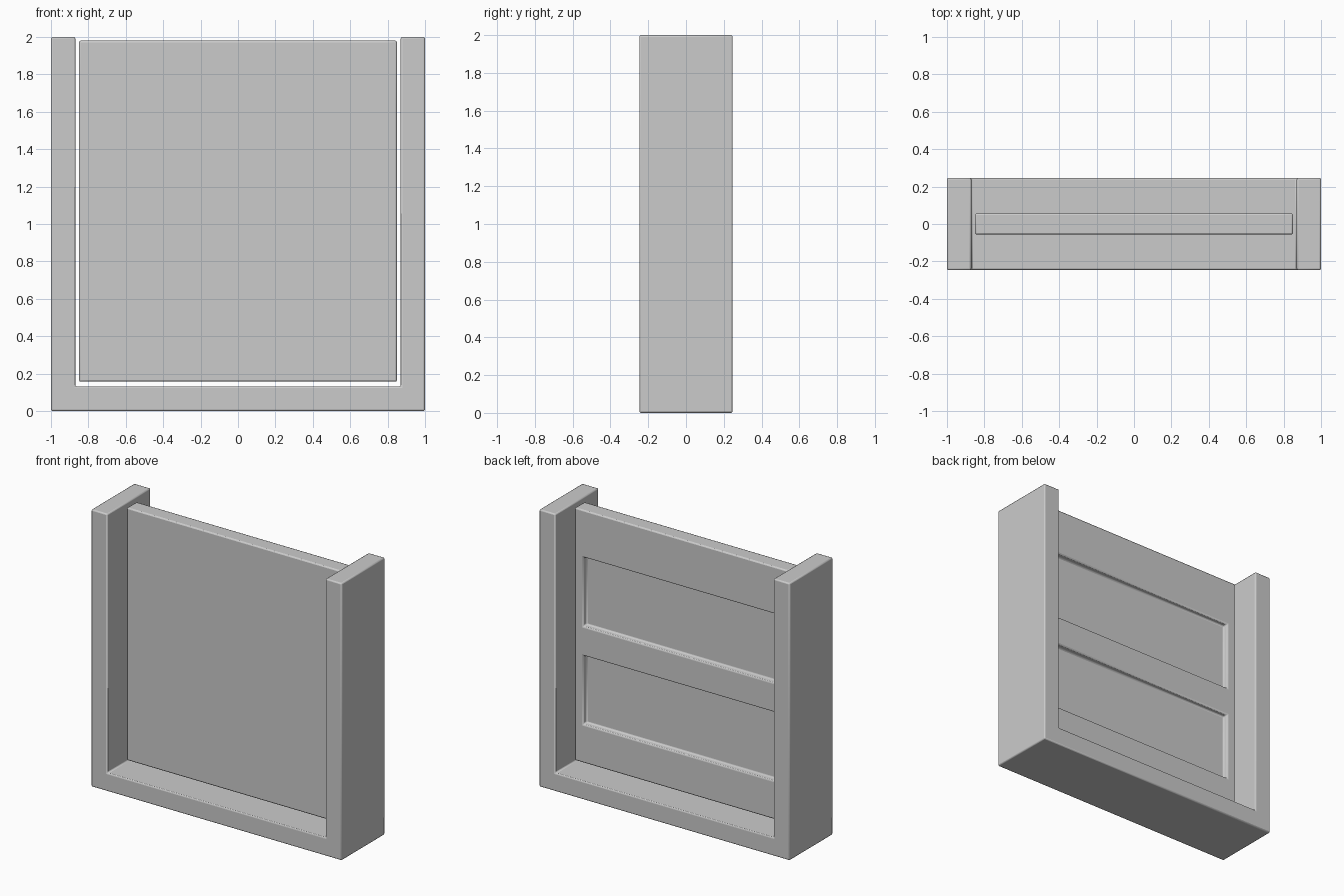
import bpy, bmesh
from mathutils import Vector

if "Cube" in bpy.data.objects:
    bpy.data.objects.remove(bpy.data.objects["Cube"])


def finish(bm, name):
    """Turn a bmesh into an object with small softened edges."""
    bmesh.ops.recalc_face_normals(bm, faces=bm.faces)
    mesh = bpy.data.meshes.new(name)
    bm.to_mesh(mesh)
    bm.free()
    ob = bpy.data.objects.new(name, mesh)
    bpy.context.collection.objects.link(ob)
    bev = ob.modifiers.new("soft_edges", 'BEVEL')
    bev.width = 0.009
    bev.segments = 2
    bev.limit_method = 'ANGLE'
    bpy.ops.object.select_all(action='DESELECT')
    bpy.context.view_layer.objects.active = ob
    ob.select_set(True)
    bpy.ops.object.shade_smooth_by_angle()
    return ob


# U-shaped frame: front profile extruded through its depth
DEPTH, WALL, FLOOR = 0.247, 0.87, 0.132
half = [(1, 0), (1, 2), (WALL, 2), (WALL, FLOOR)]
profile = half + [(-x, z) for x, z in reversed(half)]
bm = bmesh.new()
face = bm.faces.new([bm.verts.new((x, -DEPTH, z)) for x, z in profile])
out = bmesh.ops.extrude_face_region(bm, geom=[face], use_keep_orig=True)
moved = [v for v in out["geom"] if isinstance(v, bmesh.types.BMVert)]
bmesh.ops.translate(bm, verts=moved, vec=(0, 2 * DEPTH, 0))
finish(bm, "outer_frame")

# Panel standing inside the frame, with two recesses in its back face
HALF_W, HALF_T, Z0, Z1 = 0.85, 0.056, 0.157, 1.98
RECESS_X = 0.782
RECESSES = [(0.433, 0.93), (1.14, 1.64)]
bm = bmesh.new()
bmesh.ops.create_cube(bm, size=1)
for v in bm.verts:
    v.co = Vector((v.co.x * 2 * HALF_W, v.co.y * 2 * HALF_T,
                   (Z0 + Z1) / 2 + v.co.z * (Z1 - Z0)))
cuts = [((s * RECESS_X, 0, 0), (1, 0, 0)) for s in (-1, 1)]
cuts += [((0, 0, z), (0, 0, 1)) for pair in RECESSES for z in pair]
for co, no in cuts:
    bmesh.ops.bisect_plane(bm, geom=bm.verts[:] + bm.edges[:] + bm.faces[:],
                           plane_co=co, plane_no=no)
bm.normal_update()
sunk = []
for f in bm.faces:
    c = f.calc_center_median()
    if f.normal.y > 0.9 and abs(c.x) < RECESS_X:
        if any(a < c.z < b for a, b in RECESSES):
            sunk.append(f)
bmesh.ops.inset_individual(bm, faces=sunk, thickness=0.005, depth=-0.036)
finish(bm, "recessed_panel")
